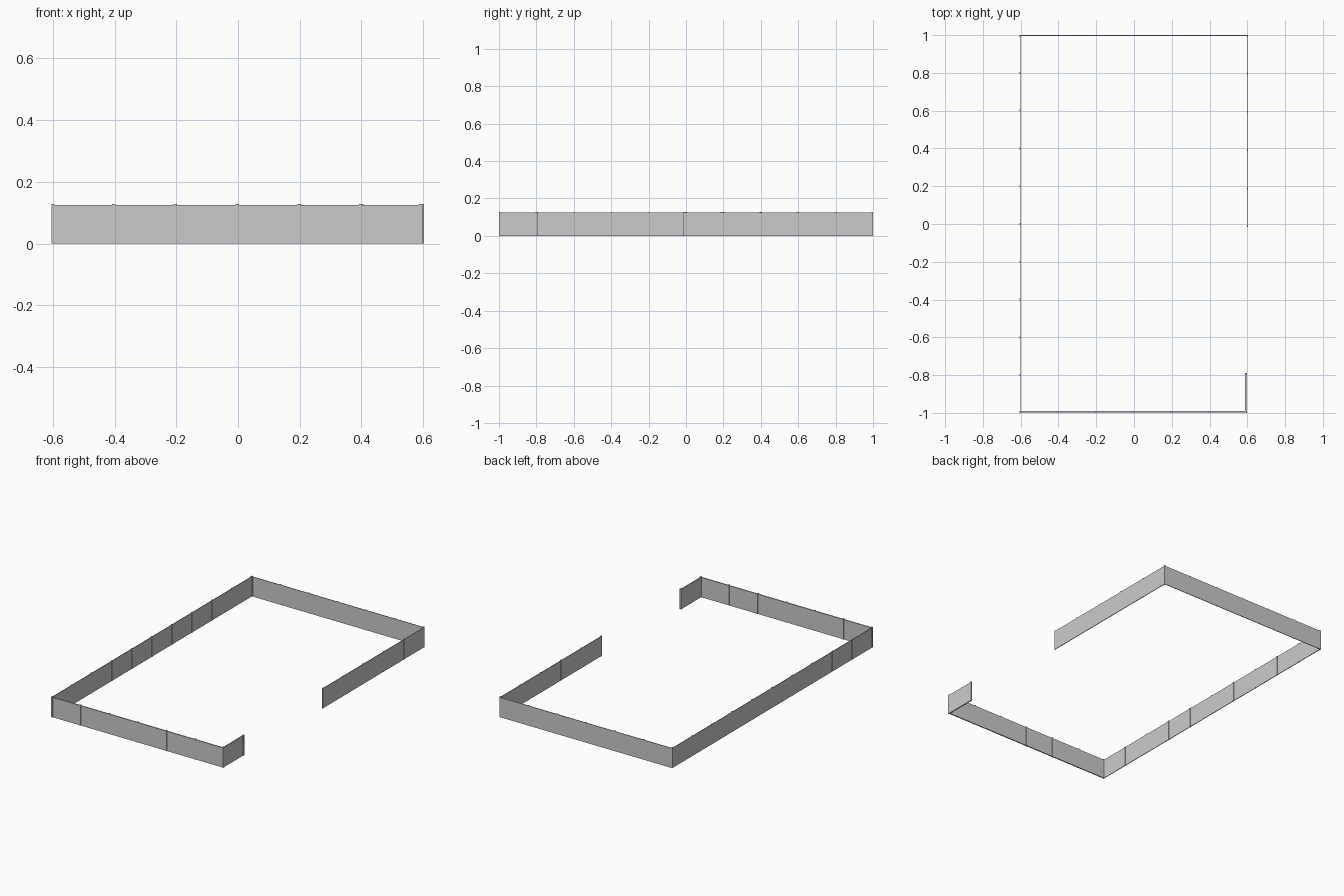
import bpy

if "Cube" in bpy.data.objects:
    bpy.data.objects.remove(bpy.data.objects["Cube"])

H = 0.125       # panel height
POST_H = 0.128  # posts rise slightly above the panels
POST = 0.010


def box(name, x0, x1, y0, y1, z1):
    bpy.ops.mesh.primitive_cube_add(size=1, location=((x0 + x1) / 2, (y0 + y1) / 2, z1 / 2))
    ob = bpy.context.object
    ob.name = name
    ob.scale = (x1 - x0, y1 - y0, z1)
    bpy.ops.object.transform_apply(location=False, rotation=False, scale=True)
    return ob


def wall(name, axis, start, end, count, lo, hi, post_lo, post_hi):
    """Run of equal panels along an axis, with a slim post at every joint."""
    step = (end - start) / count
    for i in range(count + 1):
        a = start + i * step
        if i < count:
            span = (a, a + step)
            if axis == 'X':
                box(name + "_panel", *span, lo, hi, H)
            else:
                box(name + "_panel", lo, hi, *span, H)
        p = min(max(a - POST / 2, start), end - POST)
        if axis == 'X':
            box(name + "_post", p, p + POST, post_lo, post_hi, POST_H)
        else:
            box(name + "_post", post_lo, post_hi, p, p + POST, POST_H)


# long left wall
wall("left_wall", 'Y', -1.0, 1.0, 10, -0.604, -0.600, -0.605, -0.598)
# back wall
wall("back_wall", 'X', -0.604, 0.602, 6, 0.996, 1.0, 0.995, 1.0)
# right wall, ending at the opening
wall("right_wall", 'Y', -0.015, 1.0, 5, 0.598, 0.602, 0.597, 0.603)
# front wall
wall("front_wall", 'X', -0.604, 0.597, 6, -0.998, -0.991, -1.0, -0.989)
# short return beside the opening
wall("front_return", 'Y', -1.0, -0.79, 1, 0.588, 0.595, 0.587, 0.597)
